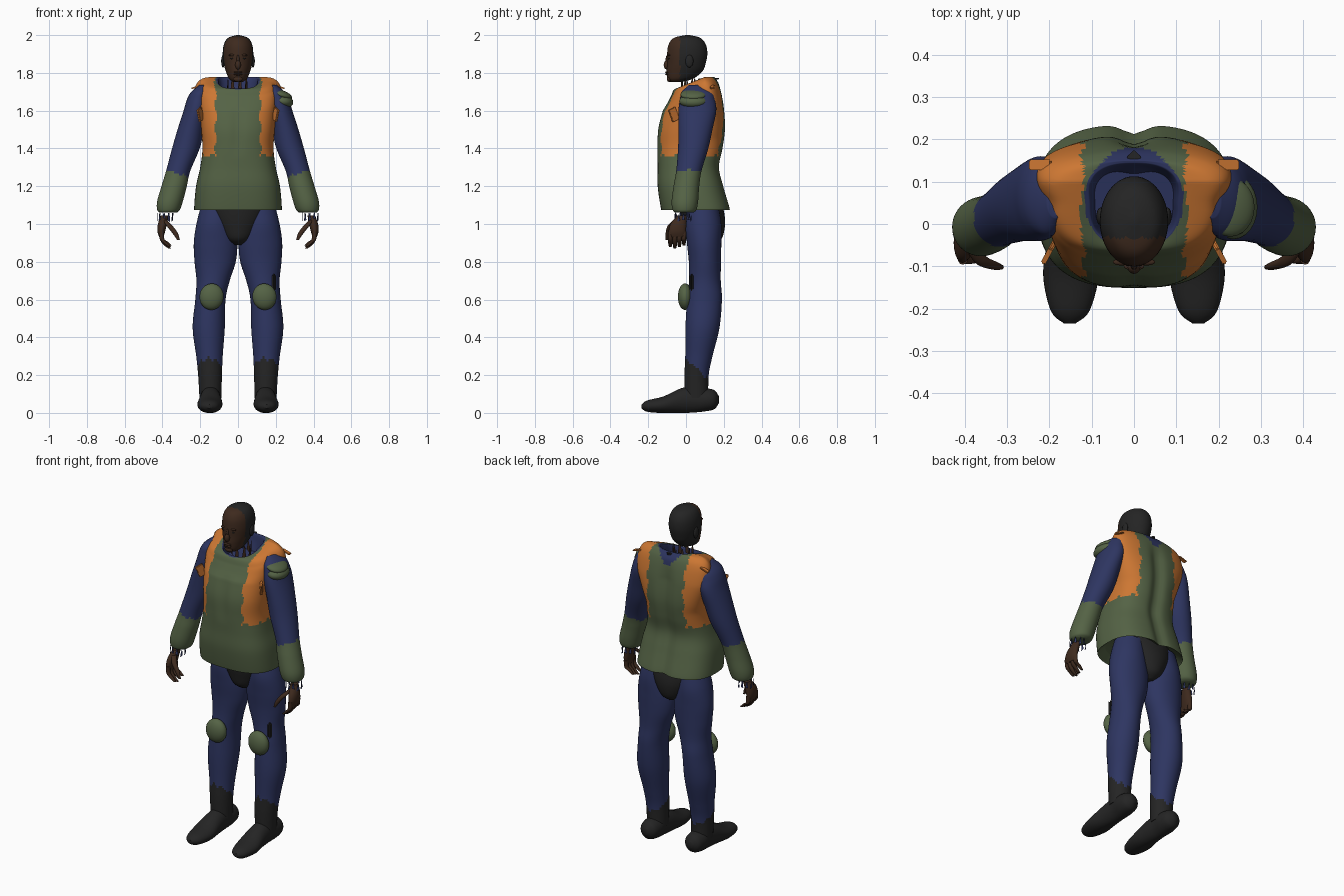
import bpy
import bmesh
from math import sin, cos, pi, exp, hypot, copysign, radians
from mathutils import Matrix, Vector

start_cube = bpy.data.objects.get("Cube")
if start_cube:
    bpy.data.objects.remove(start_cube)


def material(name, rgb):
    mat = bpy.data.materials.new(name)
    mat.use_nodes = True
    mat.diffuse_color = (*rgb, 1)
    mat.node_tree.nodes["Principled BSDF"].inputs["Base Color"].default_value = (*rgb, 1)
    mat.node_tree.nodes["Principled BSDF"].inputs["Roughness"].default_value = 0.8
    return mat


GREEN = material("olive green", (0.09, 0.125, 0.06))
ORANGE = material("vest orange", (0.61, 0.185, 0.033))
BLUE = material("navy blue", (0.027, 0.036, 0.12))
BLACK = material("soft black", (0.018, 0.018, 0.018))
BROWN = material("skin brown", (0.048, 0.023, 0.013))
parts = []


def finish(name, bm, mats, rule=None):
    """Turn a bmesh into an object; rule picks the material index of a face centre."""
    bmesh.ops.recalc_face_normals(bm, faces=bm.faces)
    for face in bm.faces:
        face.smooth = True
        if rule:
            face.material_index = rule(face.calc_center_median())
    mesh = bpy.data.meshes.new(name)
    bm.to_mesh(mesh)
    bm.free()
    for mat in mats:
        mesh.materials.append(mat)
    obj = bpy.data.objects.new(name, mesh)
    bpy.context.collection.objects.link(obj)
    parts.append(obj)
    return obj


def smooth_rings(rings, steps):
    """Catmull-Rom interpolation between cross-sections."""
    out = []
    last = len(rings) - 1
    for i in range(last):
        a, b, c, d = (rings[min(max(i + k, 0), last)] for k in (-1, 0, 1, 2))
        for s in range(steps):
            t = s / steps
            out.append([(2 * q + (r - p) * t + (2 * p - 5 * q + 4 * r - w) * t * t
                         + (3 * q - p - 3 * r + w) * t ** 3) / 2
                        for p, q, r, w in zip(a, b, c, d)])
    return out + [list(rings[-1])]


def loft(name, rings, mats, rule=None, side=1, sides=32, steps=5, power=2, along_y=False, deform=None):
    """Skin elliptical sections (height, centre, centre, radius, radius)."""
    bm = bmesh.new()
    loops = []
    for h, cx, cy, rx, ry in smooth_rings(rings, steps):
        loop = []
        for k in range(sides):
            c, s = cos(2 * pi * k / sides), sin(2 * pi * k / sides)
            u = cx + rx * copysign(abs(c) ** (2 / power), c)
            v = cy + ry * copysign(abs(s) ** (2 / power), s)
            p = Vector((u, h, v) if along_y else (u, v, h))
            if deform:
                p = deform(p)
            p.x *= side
            loop.append(bm.verts.new(p))
        loops.append(loop)
    for low, high in zip(loops, loops[1:]):
        for k in range(sides):
            n = (k + 1) % sides
            bm.faces.new((low[k], low[n], high[n], high[k]))
    bm.faces.new(loops[0])
    bm.faces.new(loops[-1])
    return finish(name, bm, mats, rule)


def front_back(rows):
    """Sections given as height, half width, front y, back y."""
    return [(z, 0, (f + b) / 2, w, (b - f) / 2) for z, w, f, b in rows]


def blob(name, centre, size, mat, turn=0):
    bm = bmesh.new()
    bmesh.ops.create_uvsphere(bm, u_segments=24, v_segments=14, radius=1)
    bm.transform(Matrix.Translation(centre) @ Matrix.Rotation(turn, 4, "Y") @ Matrix.Diagonal((*size, 1)))
    return finish(name, bm, [mat])


def plate(name, centre, size, mat, turn=(0, 0, 0), bevel=0.003):
    bm = bmesh.new()
    bmesh.ops.create_cube(bm, size=1)
    bm.transform(Matrix.Diagonal((*size, 1)))
    bmesh.ops.bevel(bm, geom=bm.edges[:], offset=bevel, segments=2, affect="EDGES")
    spin = Matrix.Identity(4)
    for angle, axis in zip(turn, "XYZ"):
        spin = Matrix.Rotation(angle, 4, axis) @ spin
    bm.transform(Matrix.Translation(centre) @ spin)
    return finish(name, bm, [mat])


def ragged_ring(name, centre, radius, height, count, mat):
    """Torn strips of cloth or skin standing in a circle."""
    bm = bmesh.new()
    for k in range(count):
        a, w = 2 * pi * k / count, pi / count * 0.6
        lift = height * 0.25 * sin(k * 2.3)
        pts = [(a - w, lift), (a + w, 0), (a + w / 2, height), (a - w / 3, height * 0.7 + lift)]
        bm.faces.new([bm.verts.new((centre[0] + radius * cos(t), centre[1] + radius * sin(t),
                                    centre[2] + z)) for t, z in pts])
    return finish(name, bm, [mat])


def ramp(value, low, high):
    return min(max((value - low) / (high - low), 0), 1)


# Jacket: body, vest panels and collar in one skin
def jacket_shape(p):
    x, y, z = p
    if y > 0.05:
        p.x *= 1 + 14 * (y - 0.05) * abs(x) * ramp(z, 1.45, 1.62)
        p.y -= 0.022 * exp(-(x / 0.035) ** 2) * (1 - ramp(z, 1.62, 1.72))
    elif 1.35 < z < 1.65:
        p.y += 0.008 * exp(-(x / 0.03) ** 2) * sin((z - 1.35) / 0.3 * pi)
    p.z += 0.4 * (min(y, 0.1) - 0.05) * ramp(z, 1.6, 1.73)
    return p


def jacket_colour(c):
    collar = hypot(c.x, c.y - 0.055) < 0.118 and c.z > 1.6
    back_notch = c.y > 0.1 and c.z > 1.69 + 1.2 * abs(c.x)
    if collar or back_notch:
        return 2
    edge = 0.118 + 0.006 * sin(c.z * 55) + 0.02 * max(c.z - 1.6, 0)
    return int(c.z > 1.36 + 0.006 * sin(c.y * 90) and abs(c.x) > edge)


loft("jacket", front_back([
    (1.11, 0.19, -0.09, 0.18), (1.08, 0.225, -0.125, 0.225), (1.085, 0.232, -0.133, 0.233),
    (1.2, 0.222, -0.15, 0.2), (1.3, 0.2, -0.15, 0.178), (1.4, 0.188, -0.152, 0.197),
    (1.5, 0.195, -0.149, 0.21), (1.6, 0.203, -0.124, 0.205), (1.67, 0.207, -0.1, 0.192),
    (1.72, 0.202, -0.082, 0.175), (1.752, 0.175, -0.068, 0.155), (1.758, 0.115, -0.056, 0.148),
    (1.745, 0.1, -0.045, 0.14), (1.67, 0.092, -0.035, 0.13)]),
    [GREEN, ORANGE, BLUE], jacket_colour, sides=120, steps=7, power=2.7, deform=jacket_shape)

# Dark undergarment between the trouser legs
loft("briefs", front_back([(0.89, 0.03, 0.04, 0.15), (0.92, 0.075, 0.0, 0.188), (0.98, 0.115, -0.018, 0.205),
                           (1.04, 0.145, -0.03, 0.205), (1.12, 0.17, -0.04, 0.19)]), [BLACK])

# Head, with hair as the rear part of the skin
loft("head", front_back([
    (1.752, 0.025, -0.08, -0.02), (1.77, 0.048, -0.097, 0.04), (1.81, 0.065, -0.102, 0.088),
    (1.85, 0.076, -0.1, 0.104), (1.9, 0.081, -0.1, 0.113), (1.95, 0.075, -0.092, 0.105),
    (1.985, 0.053, -0.064, 0.076), (2.0, 0.008, -0.002, 0.02)]),
    [BLACK, BROWN], lambda c: int(c.y < -0.032), sides=48, steps=7)
blob("nose", (0, -0.102, 1.842), (0.015, 0.016, 0.024), BROWN)
blob("nose_bridge", (0, -0.098, 1.87), (0.008, 0.01, 0.025), BROWN)
for lip_name, lip_z in (("upper_lip", 1.803), ("lower_lip", 1.793)):
    blob(lip_name, (0, -0.1, lip_z), (0.024, 0.01, 0.006), BROWN)
blob("chin", (0, -0.088, 1.768), (0.025, 0.014, 0.016), BROWN)
ragged_ring("torn_neck", (0, 0.03, 1.7), 0.058, 0.075, 9, BROWN)
plate("collar_tab", (0, 0.158, 1.77), (0.025, 0.025, 0.008), BLACK, (0, 0, pi / 4), 0.002)

for side, label in ((1, "left_"), (-1, "right_")):
    # Face details
    blob(label + "eye", (side * 0.03, -0.091, 1.876), (0.012, 0.004, 0.004), BLACK)
    blob(label + "brow", (side * 0.03, -0.09, 1.894), (0.02, 0.008, 0.006), BROWN)
    blob(label + "ear", (side * 0.079, 0.018, 1.862), (0.01, 0.021, 0.033), BLACK)

    # Arm: blue sleeve, green forearm cover
    loft(label + "sleeve", [
        (1.735, 0.185, 0.055, 0.02, 0.04), (1.7, 0.2, 0.058, 0.047, 0.08), (1.66, 0.21, 0.06, 0.06, 0.092),
        (1.6, 0.223, 0.06, 0.065, 0.1), (1.5, 0.25, 0.05, 0.07, 0.09), (1.4, 0.276, 0.038, 0.073, 0.08),
        (1.28, 0.317, 0.015, 0.064, 0.067), (1.2, 0.338, 0.002, 0.067, 0.068), (1.12, 0.36, -0.006, 0.068, 0.07),
        (1.075, 0.368, -0.008, 0.06, 0.063), (1.06, 0.37, -0.01, 0.045, 0.048)],
        [BLUE, GREEN], lambda c: int(c.z < 1.26 + 0.3 * (abs(c.x) - 0.3) + 0.008 * sin(c.y * 120)),
        side, steps=8, sides=40)
    ragged_ring(label + "torn_cuff", (side * 0.385, -0.015, 1.02), 0.045, 0.04, 11, BLUE)

    # Hand
    loft(label + "palm", [(1.045, 0.388, -0.022, 0.02, 0.026), (1.0, 0.4, -0.04, 0.024, 0.042),
                          (0.96, 0.406, -0.046, 0.02, 0.046), (0.93, 0.406, -0.046, 0.011, 0.04)],
         [BROWN], side=side, sides=20)
    for k, name in enumerate(("index", "middle", "ring", "little")):
        y, tip = -0.083 + k * 0.024, 0.87 + 0.008 * abs(k - 1)
        loft(label + name + "_finger", [
            (0.96, 0.405, y, 0.012, 0.013), (0.92, 0.402, y, 0.012, 0.012), (tip + 0.02, 0.383, y, 0.012, 0.011),
            (tip, 0.36, y, 0.008, 0.007)], [BROWN], side=side, sides=12)
    loft(label + "thumb", [(1.02, 0.388, -0.05, 0.012, 0.018), (0.99, 0.362, -0.085, 0.016, 0.013),
                           (0.95, 0.332, -0.098, 0.014, 0.01), (0.915, 0.315, -0.102, 0.007, 0.006)],
         [BROWN], side=side, sides=14)

    # Leg: trousers above, boot shaft below
    loft(label + "leg", [
        (1.1, 0.105, 0.09, 0.09, 0.08), (1.0, 0.12, 0.092, 0.1, 0.095), (0.9, 0.119, 0.096, 0.115, 0.091),
        (0.8, 0.121, 0.1, 0.109, 0.085), (0.7, 0.132, 0.1, 0.088, 0.084), (0.6, 0.146, 0.098, 0.08, 0.092),
        (0.45, 0.155, 0.087, 0.085, 0.09), (0.3, 0.151, 0.068, 0.07, 0.072), (0.2, 0.148, 0.056, 0.063, 0.064),
        (0.08, 0.146, 0.056, 0.058, 0.062)],
        [BLUE, BLACK], lambda c: int(c.z < 0.285 - 0.9 * max(c.y, 0) + 0.008 * sin(c.x * 150)),
        side, steps=8, sides=40)
    loft(label + "shoe", [
        (-0.235, 0.152, 0.034, 0.014, 0.01), (-0.205, 0.151, 0.036, 0.046, 0.03), (-0.12, 0.149, 0.043, 0.066, 0.044),
        (-0.03, 0.146, 0.064, 0.058, 0.065), (0.04, 0.146, 0.072, 0.054, 0.07), (0.1, 0.147, 0.07, 0.058, 0.062),
        (0.15, 0.147, 0.07, 0.048, 0.05), (0.174, 0.147, 0.07, 0.015, 0.018)],
        [BLACK], side=side, along_y=True, deform=lambda p: Vector((p.x, p.y, max(p.z, 0))))
    blob(label + "knee_pad", (side * 0.14, -0.005, 0.615), (0.064, 0.038, 0.07), GREEN, side * radians(-8))

    # Loose vest straps at the shoulder edge
    plate(label + "rear_strap", (side * 0.222, 0.14, 1.725), (0.055, 0.025, 0.008), ORANGE, (0, side * 0.3, 0))
    plate(label + "front_strap", (side * 0.2, -0.065, 1.58), (0.012, 0.045, 0.07), ORANGE, (0.4, 0, side * 0.5))

# Single-sided gear: layered shoulder pad and thigh pouch
blob("left_shoulder_pad", (0.236, 0.04, 1.65), (0.057, 0.076, 0.037), GREEN, radians(10))
blob("left_shoulder_pad_top", (0.228, 0.04, 1.685), (0.06, 0.07, 0.024), GREEN, radians(18))
plate("left_thigh_pouch", (0.19, 0.03, 0.69), (0.025, 0.022, 0.09), BLACK, (0, 0, -0.5), 0.008)

# Smooth shading that keeps hard rims
bpy.ops.object.select_all(action="DESELECT")
for part in parts:
    part.select_set(True)
bpy.context.view_layer.objects.active = parts[0]
bpy.ops.object.shade_smooth_by_angle(angle=radians(45))
